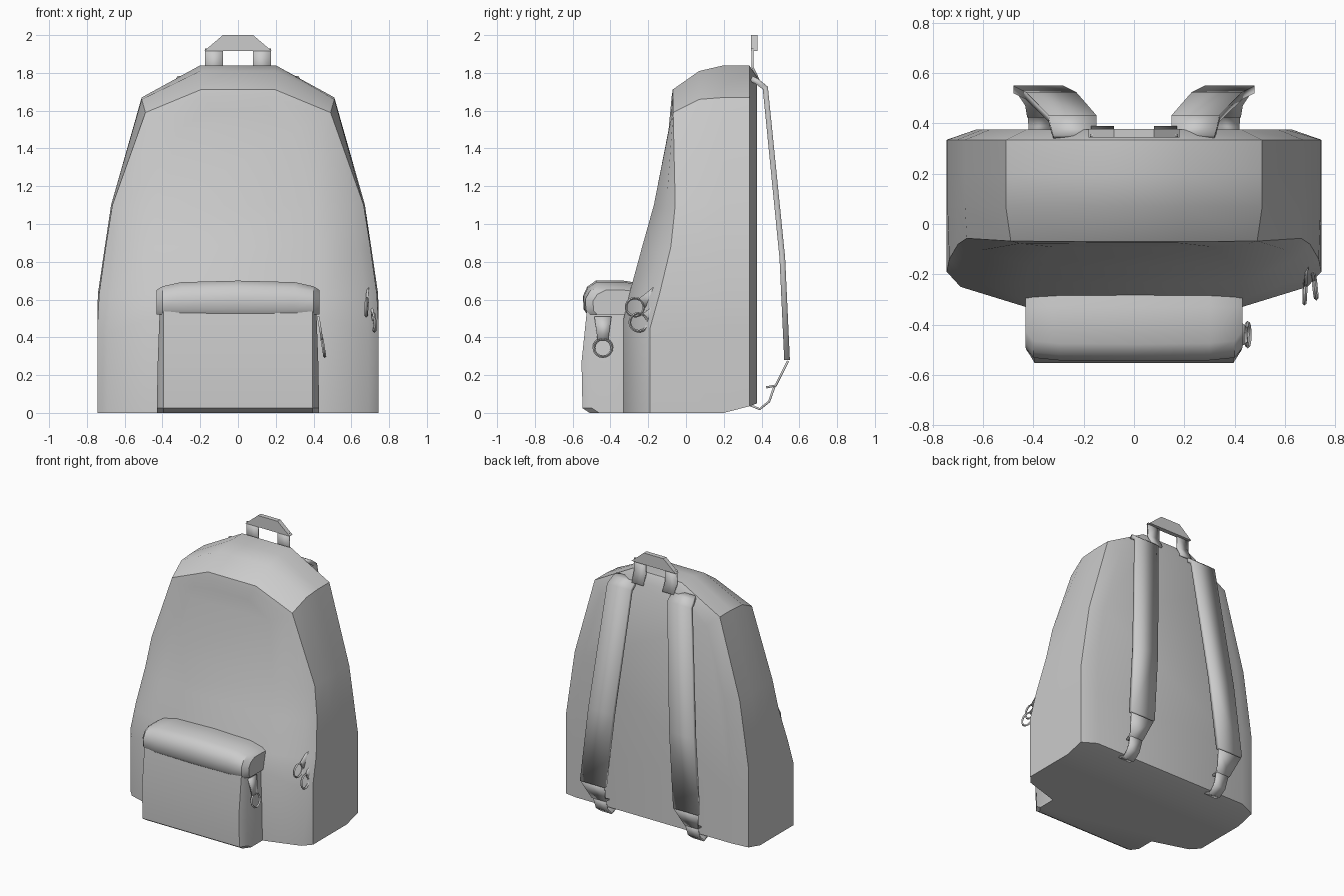
import bpy, bmesh, math
from mathutils import Vector, Matrix

if "Cube" in bpy.data.objects:
    bpy.data.objects.remove(bpy.data.objects["Cube"])


def make(name, verts, faces, thick=0, bevel=0, angle=35):
    bm = bmesh.new()
    vs = [bm.verts.new(v) for v in verts]
    for f in faces:
        bm.faces.new([vs[i] for i in f])
    bmesh.ops.recalc_face_normals(bm, faces=bm.faces)
    me = bpy.data.meshes.new(name)
    bm.to_mesh(me)
    bm.free()
    ob = bpy.data.objects.new(name, me)
    bpy.context.collection.objects.link(ob)
    if thick:
        m = ob.modifiers.new("thickness", 'SOLIDIFY')
        m.thickness, m.offset = thick, 0
    if bevel:
        m = ob.modifiers.new("soft_edges", 'BEVEL')
        m.width, m.segments, m.limit_method = bevel, 2, 'ANGLE'
    bpy.ops.object.select_all(action='DESELECT')
    ob.select_set(True)
    bpy.context.view_layer.objects.active = ob
    bpy.ops.object.shade_smooth_by_angle(angle=math.radians(angle))
    return ob


def loft(rings, closed=True):
    """Quads between successive rings of equal length."""
    n = len(rings[0])
    faces = []
    for r in range(len(rings) - 1):
        for i in range(n if closed else n - 1):
            j = (i + 1) % n
            faces.append((r*n + i, r*n + j, (r+1)*n + j, (r+1)*n + i))
    return [p for r in rings for p in r], faces


# Main body: arches from back to front, each half given as (x, y, z) bottom to top
def arch(half):
    return [(-x, y, z) for x, y, z in half] + [(x, y, z) for x, y, z in reversed(half)]


outer = [(.745, 0), (.745, .45), (.742, .63), (.705, .88), (.672, 1.1), (.51, 1.67), (.2, 1.84)]
back = [(.63, .05), (.63, .45), (.63, .63), (.605, .88), (.575, 1.1), (.43, 1.6), (.19, 1.78)]
rings = [
    arch([(x, .375, z) for x, z in back]),
    arch([(x, .335, max(z, .035)) for x, z in outer]),
    arch([(x, .2, z) for x, z in outer]),
    arch([(x, .07, z - (.03 if z > 1.8 else .01 if z > 1.5 else 0)) for x, z in outer]),
    arch([(.745, -.19, 0), (.745, -.19, .45), (.735, -.14, .63), (.70, -.08, .88),
          (.665, -.057, 1.1), (.49, -.068, 1.59), (.195, -.07, 1.712)]),
    arch([(.69, -.25, 0), (.69, -.25, .43), (.675, -.21, .62), (.645, -.14, .86),
          (.61, -.105, 1.08), (.455, -.078, 1.56), (.18, -.076, 1.675)]),
    arch([(.43, -.33, 0), (.43, -.33, .5), (.43, -.3, .63), (.43, -.232, .88),
          (.41, -.17, 1.1), (.32, -.092, 1.5), (.14, -.08, 1.6)]),
]
verts, faces = loft(rings, closed=False)
n = len(rings[0])
faces.append(tuple(range(n)))
faces += [(r*n, r*n + n - 1, (r+1)*n + n - 1, (r+1)*n) for r in range(len(rings) - 1)]
b = (len(rings) - 1) * n
faces += [(b + k, b + k + 1, b + n - 2 - k, b + n - 1 - k) for k in range(n // 2 - 1)]
make("bag_body", verts, faces)

# Front pocket: stacked horizontal sections
sections = []
for z, f, w in [(0, -.51, .43), (.025, -.548, .43), (.27, -.553, .425), (.54, -.525, .415)]:
    c = .395
    half = [(w, -.25), (w, f + .05), (c, f)]
    sections.append([(x, y, z) for x, y in half] + [(-x, y, z) for x, y in reversed(half)])
verts, faces = loft(sections)
faces += [tuple(range(6)), tuple(range(18, 24))]
make("front_pocket", verts, faces)

# Pocket lid: side profile swept across with drooping ends
profile = [(-.2, .52), (-.52, .52), (-.54, .55), (-.542, .62), (-.52, .668), (-.475, .70), (-.33, .70), (-.2, .68)]
sections = []
for x, push, drop in [(-.432, .05, .05), (-.40, .01, .03), (-.3, 0, .008), (0, -.003, 0),
                      (.3, 0, .008), (.40, .01, .03), (.432, .05, .05)]:
    sections.append([(x, y + (push if y < -.45 else 0), z - drop * max(0, (z - .52) / .18)) for y, z in profile])
verts, faces = loft(sections)
faces += [tuple(range(8)), tuple(range(48, 56))]
make("pocket_lid", verts, faces)


# Shoulder straps: ribbons through (centre x, half width, y, z)
def ribbon(name, path, thick, side):
    rows = [[(side*(c - w), y, z), (side*(c + w), y, z)] for c, w, y, z in path]
    verts, faces = loft(rows, closed=False)
    return make(name, verts, faces, thick)


for side, label in ((1, "right"), (-1, "left")):
    ribbon(label + "_shoulder_strap", [
        (.24, .08, .345, 1.77), (.24, .09, .375, 1.755), (.245, .095, .42, 1.72),
        (.33, .1, .51, .82), (.38, .1, .535, .28)], .03, side)
    ribbon(label + "_strap_taper", [
        (.38, .095, .54, .275), (.378, .055, .475, .145), (.375, .05, .425, .135)], .012, side)
    ribbon(label + "_strap_anchor", [
        (.375, .05, .47, .145), (.375, .048, .44, .06), (.375, .045, .39, .02),
        (.375, .045, .33, .045)], .012, side)

# Carry handle: padded grip with two webbing legs
grip = [(-.18, 1.915), (-.08, 2), (.08, 2), (.18, 1.915)]
verts, faces = loft([[(x, y, z) for x, z in grip] for y in (.345, .378)])
faces += [(0, 1, 2, 3), (4, 5, 6, 7)]
make("handle_grip", verts, faces)
for side, label in ((1, "right"), (-1, "left")):
    make(label + "_handle_leg", [(side*x, y, z) for x, y, z in
         ((.08, .352, 1.93), (.175, .352, 1.93), (.175, .352, 1.83), (.08, .352, 1.83),
          (.17, .385, 1.76), (.08, .385, 1.76))], [(0, 1, 2, 3), (3, 2, 4, 5)], .012)


# Zip pulls: tapered tab ending in a ring, laid along start -> ring centre
def zip_pull(name, start, end, w):
    start, end = Vector(start), Vector(end)
    d = (end - start).normalized()
    s = d.cross(Vector((1, 0, 0))).normalized()
    nrm = s.cross(d)
    tip = end - d * .04
    make(name + "_tab", [start - s*w, start + s*w, tip + s*.028, tip - s*.028], [(0, 1, 2, 3)], .012)
    rot = Matrix((s, d, nrm)).transposed()
    loops = []
    for i in range(16):
        a = 2 * math.pi * i / 16
        loops.append([end + rot @ Vector((r * math.cos(a), r * math.sin(a), h))
                      for r, h in ((.055, 0), (.048, .008), (.041, 0), (.048, -.008))])
    verts, faces = loft(loops + [loops[0]])
    faces = [tuple(i % 64 for i in f) for f in faces]
    make(name + "_ring", verts, faces)


zip_pull("upper_zip_pull", (.69, -.12, .65), (.68, -.27, .56), .045)
zip_pull("lower_zip_pull", (.70, -.11, .56), (.72, -.25, .48), .045)
zip_pull("pocket_zip_pull", (.425, -.44, .51), (.452, -.44, .345), .045)
